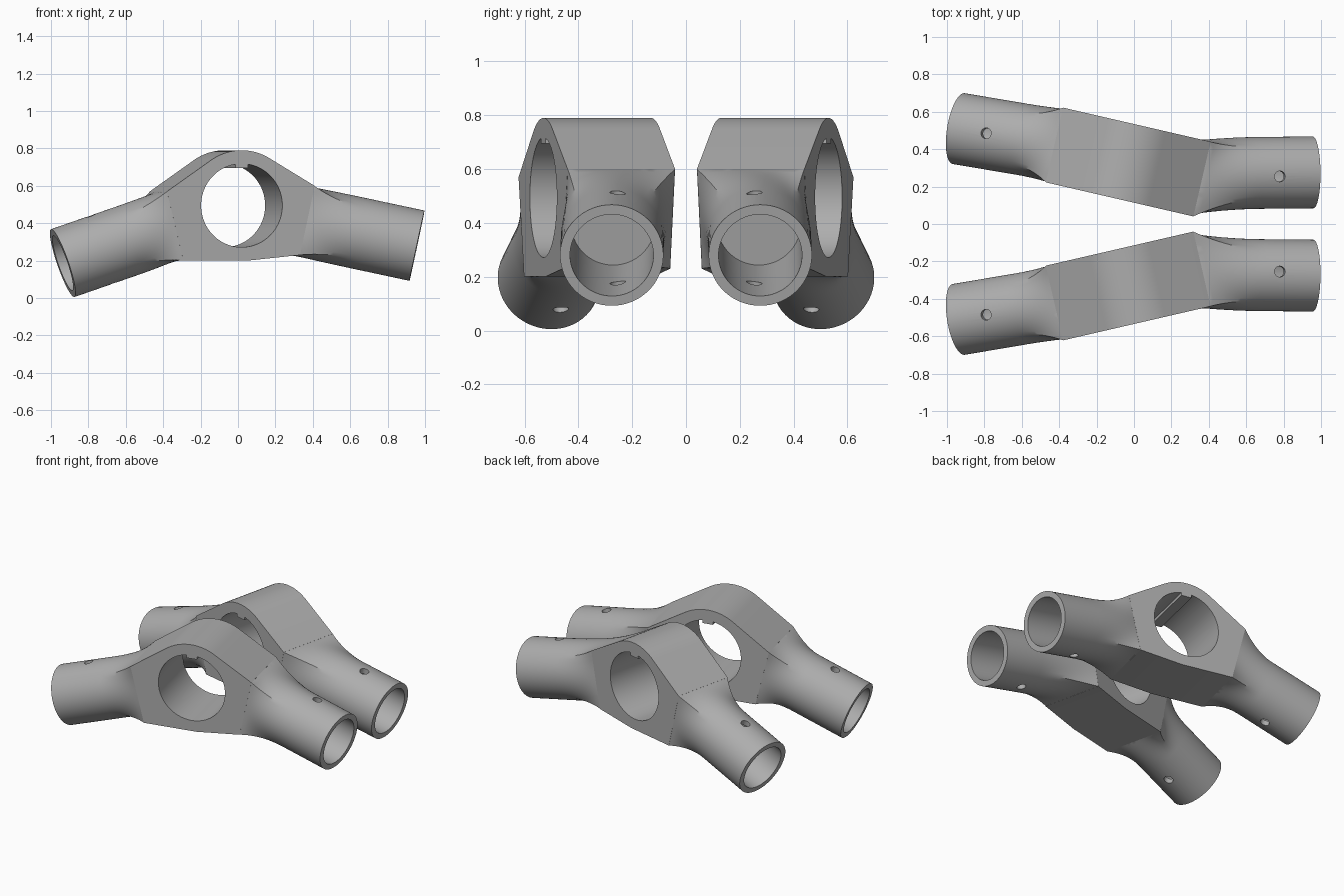
import bpy, bmesh, math
from mathutils import Vector, Matrix

cube = bpy.data.objects.get("Cube")
if cube:
    bpy.data.objects.remove(cube)

grey = bpy.data.materials.new("plain_grey")
grey.use_nodes = True
GREY = (0.42, 0.42, 0.42, 1)
grey.diffuse_color = GREY
grey.node_tree.nodes["Principled BSDF"].inputs["Base Color"].default_value = GREY

UP = Vector((0, 0, 1))
YAW = math.radians(13)
ALONG = Vector((math.cos(YAW), math.sin(YAW), 0))
OUT = Vector((math.sin(YAW), -math.cos(YAW), 0))
FACE = Vector((0.02, -0.53, 0))        # point on the outer face at the main hole
THICK, HOLE_Z, HOLE_R, ARCH_R = 0.41, 0.495, 0.223, 0.295
TUBE_R, BORE_R, PIN_R = 0.192, 0.155, 0.029


def make(name, bm):
    bmesh.ops.recalc_face_normals(bm, faces=bm.faces)
    mesh = bpy.data.meshes.new(name)
    bm.to_mesh(mesh)
    bm.free()
    mesh.materials.append(grey)
    ob = bpy.data.objects.new(name, mesh)
    bpy.context.collection.objects.link(ob)
    return ob


def loft(name, rings):
    """Closed solid through a list of equally long rings of points."""
    bm = bmesh.new()
    rows = [[bm.verts.new(p) for p in ring] for ring in rings]
    n = len(rows[0])
    for a, b in zip(rows, rows[1:]):
        for i in range(n):
            bm.faces.new((a[i], a[(i + 1) % n], b[(i + 1) % n], b[i]))
    bm.faces.new(rows[0])
    bm.faces.new(rows[-1])
    return make(name, bm)


def rod(name, start, end, radius, sides=64):
    axis = end - start
    bm = bmesh.new()
    place = Matrix.Translation((start + end) / 2) @ axis.to_track_quat('Z', 'Y').to_matrix().to_4x4()
    bmesh.ops.create_cone(bm, cap_ends=True, segments=sides, radius1=radius,
                          radius2=radius, depth=axis.length, matrix=place)
    return make(name, bm)


def combine(target, tool, operation):
    mod = target.modifiers.new("combine", 'BOOLEAN')
    mod.operation, mod.solver, mod.object = operation, 'EXACT', tool
    bpy.context.view_layer.objects.active = target
    bpy.ops.object.modifier_apply(modifier=mod.name)
    bpy.data.objects.remove(tool)


def on_body(u, z, depth=0.0):
    return FACE + ALONG * u + UP * z - OUT * depth


def tangent_angle(u, z, side):
    """Angle where a line from (u, z) touches the arch round the hole."""
    return math.atan2(z - HOLE_Z, u) + side * math.acos(ARCH_R / math.hypot(u, z - HOLE_Z))


# Body: plate with an arched top and slanted ends
left_top, left_low = (-0.41, 0.57), (-0.32, 0.2)
right_top, right_low = (0.40, 0.60), (0.32, 0.23)
a0, a1 = tangent_angle(*right_top, 1), tangent_angle(*left_top, -1)
arch = []
for k in range(25):
    a = a0 + (a1 - a0) * k / 24
    arch.append((ARCH_R * math.cos(a), HOLE_Z + ARCH_R * math.sin(a)))
profile = [left_low, (0.03, 0.2), right_low, right_top] + arch + [left_top]
bracket = loft("front_bracket", [[on_body(u, z, d) for u, z in profile] for d in (0, THICK)])


# Arms: square at the body, easing into a round tube
def arm(top, low, root, tip, blend, pin_x, pin_shift):
    axis = (tip - root).normalized()
    length = (tip - root).length
    side = axis.cross(UP).normalized()
    if side.dot(OUT) < 0:
        side = -side
    high = side.cross(axis)
    if high.z < 0:
        high = -high
    hi, lo = on_body(*top, THICK / 2), on_body(*low, THICK / 2)
    centre, half = (hi + lo) / 2, (hi - lo) / 2

    def ring(s, weight, scale=0.997):
        pts = []
        for k in range(64):
            c, d = math.cos(math.tau * k / 64), math.sin(math.tau * k / 64)
            m = max(abs(c), abs(d))
            square = centre + axis * s + (OUT * (THICK / 2 * c / m) + half * (d / m)) * scale
            circle = root + axis * s + (side * c + high * d) * TUBE_R
            pts.append(circle.lerp(square, weight))
        return pts

    rings = [ring(-0.04, 1, 0.9)]
    for k in range(13):
        t = k / 12
        rings.append(ring(blend * t, (1 - t) ** 2))
    rings.append(ring(length, 0))
    solid = loft("arm", rings)
    bore = rod("bore", tip - axis * 0.55, tip + axis * 0.1, BORE_R)
    pin_at = root + axis * ((pin_x - root.x) / axis.x) + side * pin_shift
    pin = rod("pin", pin_at - high * 0.3, pin_at + high * 0.3, PIN_R, 24)
    return solid, bore, pin


arms = [
    arm(left_top, left_low, Vector((-0.38, -0.416, 0.38)),
        Vector((-0.937, -0.51, 0.187)), 0.24, -0.73, 0.0),
    arm(right_top, right_low, Vector((0.325, -0.27, 0.415)),
        Vector((0.957, -0.276, 0.28)), 0.36, 0.74, -0.02),
]
for solid, _, _ in arms:
    combine(bracket, solid, 'UNION')
for _, bore, pin in arms:
    combine(bracket, bore, 'DIFFERENCE')
    combine(bracket, pin, 'DIFFERENCE')

# Main hole with a small key left standing at its top
hole = rod("hole", on_body(0, HOLE_Z, -0.1), on_body(0, HOLE_Z, THICK + 0.1), HOLE_R, 96)
key_shape = [(-0.035, 0.695), (0.035, 0.695), (0.035, 0.76), (-0.035, 0.76)]
key = loft("key", [[on_body(u, z, d) for u, z in key_shape] for d in (-0.2, THICK + 0.2)])
combine(hole, key, 'DIFFERENCE')
combine(bracket, hole, 'DIFFERENCE')

# Mirrored twin behind
bm = bmesh.new()
bm.from_mesh(bracket.data)
bmesh.ops.scale(bm, vec=(1, -1, 1), verts=bm.verts)
bmesh.ops.reverse_faces(bm, faces=bm.faces)
twin = make("back_bracket", bm)

for ob in (bracket, twin):
    bpy.ops.object.select_all(action='DESELECT')
    ob.select_set(True)
    bpy.context.view_layer.objects.active = ob
    bpy.ops.object.shade_smooth_by_angle(angle=math.radians(30))
